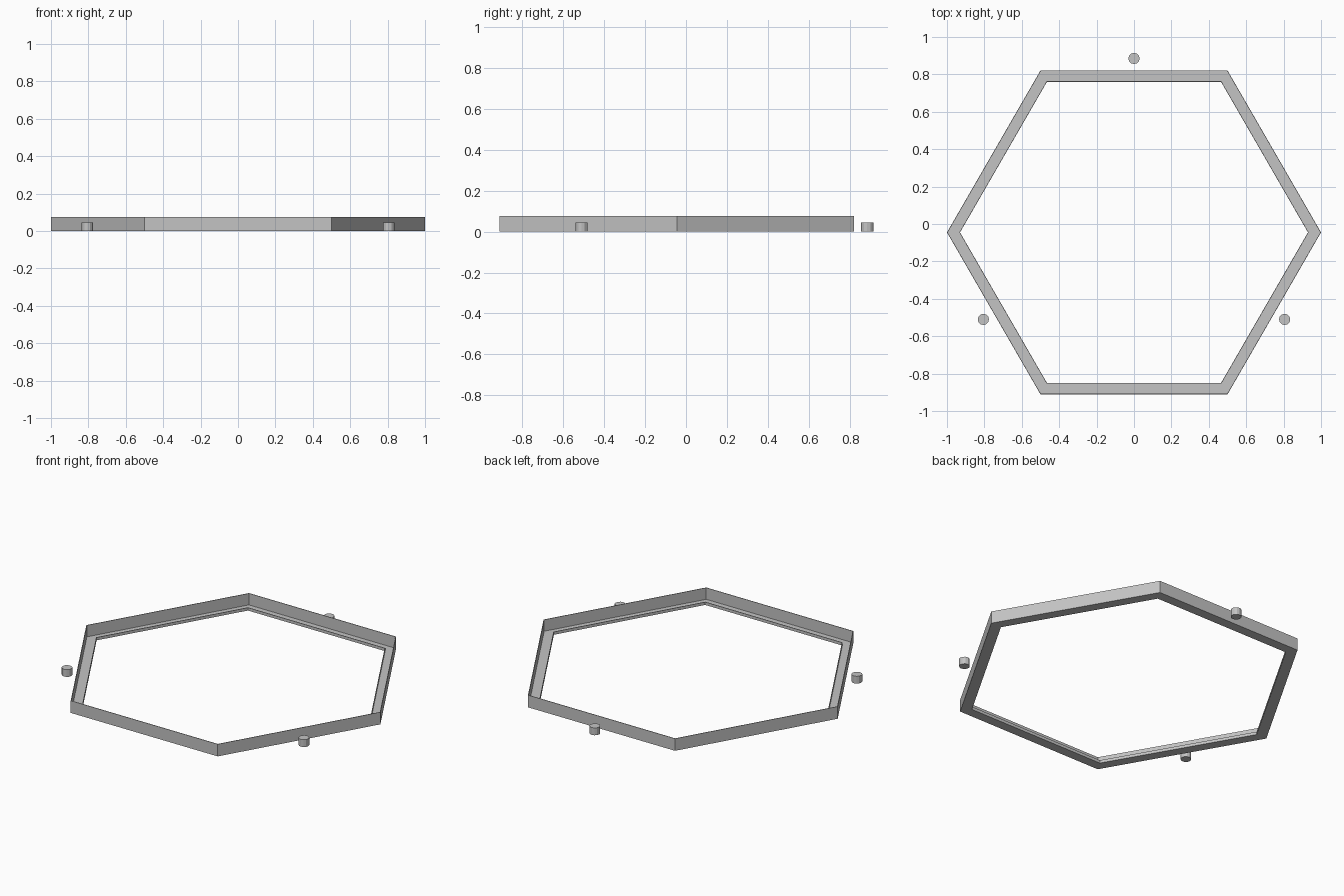
import bpy
import bmesh
from math import sin, cos, radians

cube = bpy.data.objects.get("Cube")
if cube:
    bpy.data.objects.remove(cube, do_unlink=True)

CENTRE_Y = -0.045
PEG_DISTANCE = 0.93
PEG_HEIGHT = 0.045

grey = bpy.data.materials.new("plain_grey")
grey.use_nodes = True
colour = (0.55, 0.55, 0.55, 1)
grey.diffuse_color = colour
grey.node_tree.nodes["Principled BSDF"].inputs["Base Color"].default_value = colour


def add_object(name, bm, location):
    bmesh.ops.recalc_face_normals(bm, faces=bm.faces)
    mesh = bpy.data.meshes.new(name)
    bm.to_mesh(mesh)
    bm.free()
    mesh.materials.append(grey)
    obj = bpy.data.objects.new(name, mesh)
    obj.location = location
    bpy.context.collection.objects.link(obj)
    return obj


def sweep_ring(name, profile, sides):
    """Closed (radius, height) profile carried round a regular polygon."""
    bm = bmesh.new()
    loops = []
    for i in range(sides):
        a = radians(360 * i / sides)
        loops.append([bm.verts.new((r * cos(a), r * sin(a), z)) for r, z in profile])
    n = len(profile)
    for i in range(sides):
        here, there = loops[i], loops[(i + 1) % sides]
        for j in range(n):
            k = (j + 1) % n
            bm.faces.new((here[j], there[j], there[k], here[k]))
    return add_object(name, bm, (0, CENTRE_Y, 0))


# Hexagonal channel: tall outer wall, thin floor, low inner lip
T = 0.004
WALL, LIP, INNER = 0.075, 0.018, 0.93
sweep_ring("hexagon_channel_frame", [
    (1, 0), (1, WALL), (1 - T, WALL), (1 - T, T),
    (INNER + T, T), (INNER + T, LIP), (INNER, LIP), (INNER, 0),
], 6)

# Three round pegs outside alternate sides
for label, angle in (("back", 90), ("right", 210), ("left", 330)):
    bm = bmesh.new()
    bmesh.ops.create_cone(bm, cap_ends=True, segments=12,
                          radius1=0.03, radius2=0.03, depth=PEG_HEIGHT)
    a = radians(angle)
    add_object(label + "_peg", bm, (PEG_DISTANCE * cos(a),
                                    CENTRE_Y + PEG_DISTANCE * sin(a),
                                    PEG_HEIGHT / 2))
